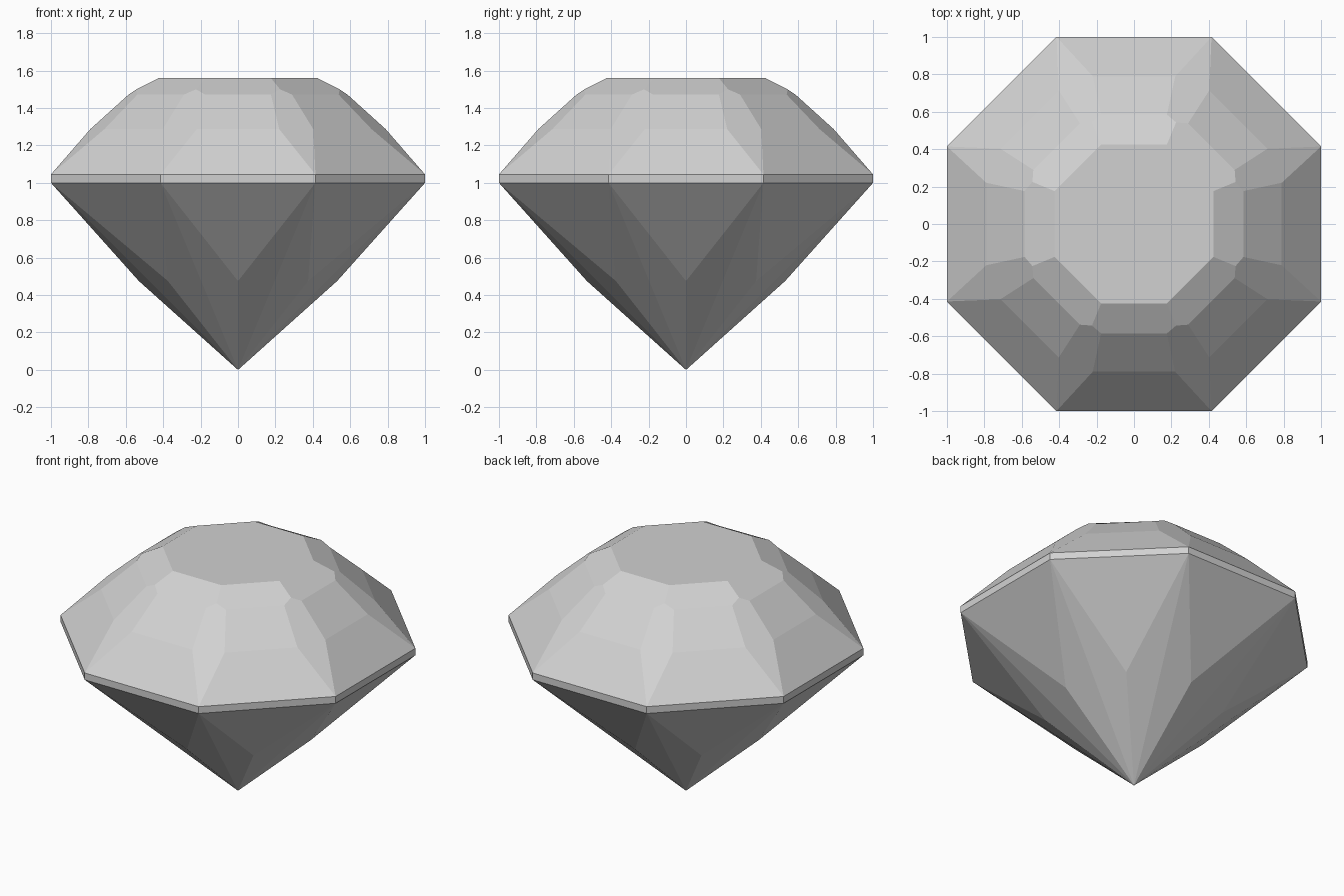
import bpy
import bmesh
from math import radians, cos, sin

cube = bpy.data.objects.get("Cube")
if cube:
    bpy.data.objects.remove(cube, do_unlink=True)

SIDES = 8
STEP = 360 / SIDES

mat = bpy.data.materials.new("pale grey")
mat.use_nodes = True
grey = (0.64, 0.64, 0.64, 1)
mat.diffuse_color = grey
mat.node_tree.nodes["Principled BSDF"].inputs["Base Color"].default_value = grey

bm = bmesh.new()


def ring(radius, z, offset):
    """Eight points around the axis, turned by offset degrees."""
    angles = [radians(k * STEP + offset) for k in range(SIDES)]
    return [bm.verts.new((radius * cos(a), radius * sin(a), z)) for a in angles]


# Crown points: corners, and pairs either side of each main facet
half = STEP / 2
table = ring(0.46, 1.56, half)
kite_tip = ring(0.588, 1.5, half)
upper_l, upper_r = ring(0.611, 1.472, -16.75), ring(0.611, 1.472, 16.75)
lower_l, lower_r = ring(0.82, 1.287, -15.6), ring(0.82, 1.287, 15.6)

# Girdle and pavilion points
girdle_r = 1 / cos(radians(half))
girdle_top = ring(girdle_r, 1.045, half)
girdle_base = ring(girdle_r, 1.0, half)
pavilion = ring(0.53, 0.475, 0)
point = bm.verts.new((0, 0, 0))

bm.faces.new(table)
for k in range(SIDES):
    j, n = k - 1, (k + 1) % SIDES
    facets = [
        # Main crown facets, from the table down
        (table[j], kite_tip[j], upper_l[k], upper_r[k], kite_tip[k], table[k]),
        (upper_l[k], lower_l[k], lower_r[k], upper_r[k]),
        (lower_l[k], girdle_top[j], girdle_top[k], lower_r[k]),
        # Corner kite
        (kite_tip[k], upper_r[k], lower_r[k], girdle_top[k], lower_l[n], upper_l[n]),
        # Girdle band
        (girdle_top[j], girdle_base[j], girdle_base[k], girdle_top[k]),
        # Pavilion
        (girdle_base[j], pavilion[k], girdle_base[k]),
        (girdle_base[j], point, pavilion[k]),
        (girdle_base[k], pavilion[k], point),
    ]
    for facet in facets:
        bm.faces.new(facet)

bmesh.ops.recalc_face_normals(bm, faces=bm.faces)
mesh = bpy.data.meshes.new("cut_gemstone")
bm.to_mesh(mesh)
bm.free()
mesh.materials.append(mat)
gem = bpy.data.objects.new("cut_gemstone", mesh)
bpy.context.collection.objects.link(gem)
